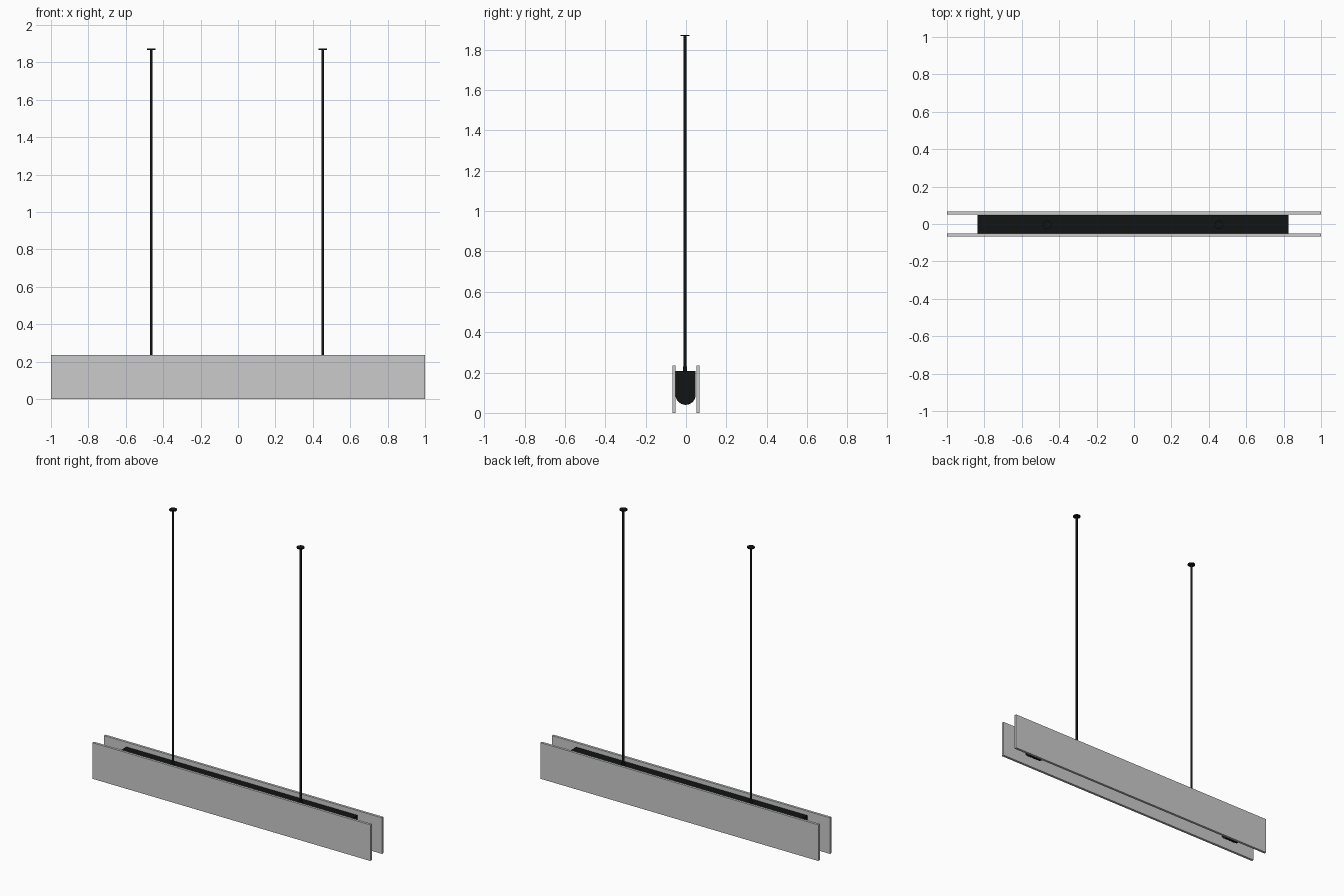
import bpy, bmesh, math

if "Cube" in bpy.data.objects:
    bpy.data.objects.remove(bpy.data.objects["Cube"])

black = bpy.data.materials.new("black_metal")
black.diffuse_color = (0.006, 0.007, 0.007, 1)
black.use_nodes = True
black.node_tree.nodes["Principled BSDF"].inputs["Base Color"].default_value = black.diffuse_color
CX = -0.005  # slight offset of the fitting between the panels


def finish(bm, name, mat=None, smooth=False):
    bmesh.ops.recalc_face_normals(bm, faces=bm.faces)
    mesh = bpy.data.meshes.new(name)
    bm.to_mesh(mesh)
    bm.free()
    ob = bpy.data.objects.new(name, mesh)
    bpy.context.collection.objects.link(ob)
    if mat:
        mesh.materials.append(mat)
    if smooth:
        bpy.ops.object.select_all(action='DESELECT')
        ob.select_set(True)
        bpy.context.view_layer.objects.active = ob
        bpy.ops.object.shade_smooth_by_angle(angle=math.radians(35))
    return ob


def box(name, x0, x1, y0, y1, z0, z1, mat=None):
    bm = bmesh.new()
    bmesh.ops.create_cube(bm, size=1)
    bmesh.ops.scale(bm, vec=(x1 - x0, y1 - y0, z1 - z0), verts=bm.verts)
    bmesh.ops.translate(bm, vec=((x0 + x1) / 2, (y0 + y1) / 2, (z0 + z1) / 2), verts=bm.verts)
    return finish(bm, name, mat)


def cylinder(name, loc, r, depth, mat=None, axis='Z', seg=24):
    bm = bmesh.new()
    bmesh.ops.create_cone(bm, cap_ends=True, segments=seg, radius1=r, radius2=r, depth=depth)
    ob = finish(bm, name, mat, smooth=True)
    ob.location = loc
    if axis == 'X':
        ob.rotation_euler = (0, math.pi / 2, 0)
    return ob


def u_block(name, x0, x1, r, zc, top, mat):
    # flat top, straight sides, half-round bottom, extruded along x
    prof = [(r, top)] + [(r * math.cos(a), zc - r * math.sin(a))
                         for a in (math.pi * i / 20 for i in range(21))] + [(-r, top)]
    bm = bmesh.new()
    f = bm.faces.new([bm.verts.new((x0, y - 0.002, z)) for y, z in prof])
    g = bmesh.ops.extrude_face_region(bm, geom=[f])
    bmesh.ops.translate(bm, vec=(x1 - x0, 0, 0),
                        verts=[v for v in g['geom'] if isinstance(v, bmesh.types.BMVert)])
    return finish(bm, name, mat, smooth=True)


# two long side panels
box("front_panel", -1, 1, -0.068, -0.052, 0, 0.235)
box("back_panel", -1, 1, 0.052, 0.068, 0, 0.235)

# lamp housing between the panels
box("housing", CX - 0.74, CX + 0.74, -0.052, 0.048, 0.135, 0.207, black)

# rounded lamp holders at both ends, with the tube between them
for side, s in (("left", -1), ("right", 1)):
    xs = sorted((CX + s * 0.74, CX + s * 0.832))
    u_block(side + "_lamp_holder", xs[0], xs[1], 0.05, 0.09, 0.207, black)
cylinder("lamp_tube", (CX, -0.002, 0.092), 0.022, 1.49, axis='X')

# suspension rods with collars and ceiling discs
for side, s in (("left", -1), ("right", 1)):
    x = CX + s * 0.459
    cylinder(side + "_rod", (x, -0.005, 1.037), 0.007, 1.664, black, seg=16)
    cylinder(side + "_collar", (x, -0.005, 0.217), 0.01, 0.024, black)
    cylinder(side + "_ceiling_disc", (x, -0.005, 1.87), 0.023, 0.007, black)
